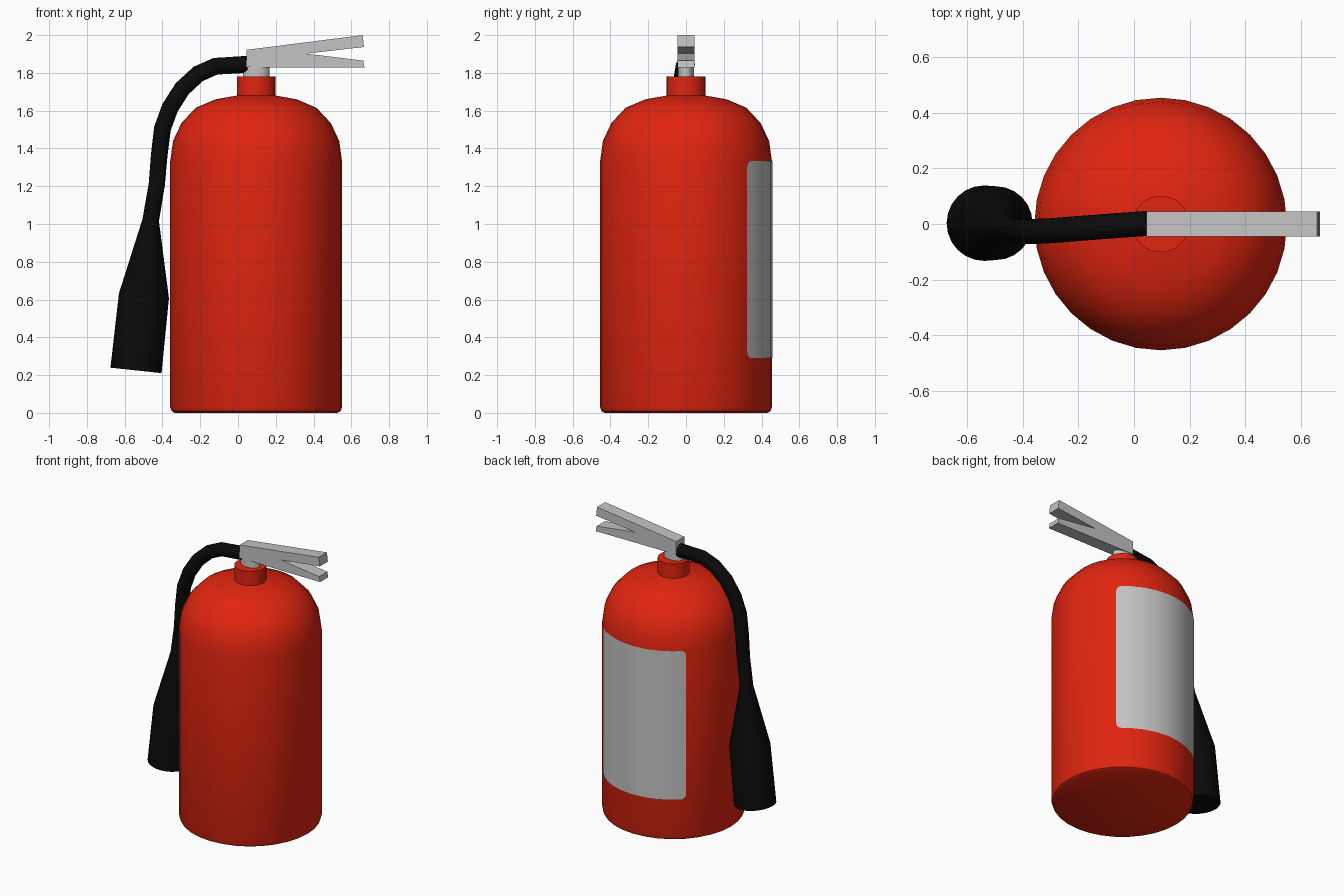
import bpy, bmesh, math
from mathutils import Vector

if "Cube" in bpy.data.objects:
    bpy.data.objects.remove(bpy.data.objects["Cube"])

CX, R, SEG = 0.096, 0.455, 32   # tank axis, tank radius, tank sides


def material(name, rgb):
    m = bpy.data.materials.new(name)
    m.diffuse_color = (*rgb, 1)
    m.use_nodes = True
    m.node_tree.nodes["Principled BSDF"].inputs["Base Color"].default_value = m.diffuse_color
    return m


RED = material("red paint", (0.75, 0.018, 0.005))
GREY = material("light grey", (0.55, 0.55, 0.55))
BLACK = material("black rubber", (0.003, 0.003, 0.003))


def make(name, bm, mat, angle=35):
    bmesh.ops.recalc_face_normals(bm, faces=bm.faces)
    me = bpy.data.meshes.new(name)
    bm.to_mesh(me)
    bm.free()
    me.materials.append(mat)
    if angle:
        for p in me.polygons:
            p.use_smooth = True
        me.set_sharp_from_angle(angle=math.radians(angle))
    ob = bpy.data.objects.new(name, me)
    bpy.context.collection.objects.link(ob)
    return ob


def loft(name, rings, mat):
    """Skin a list of equal-sized rings of points and cap both ends."""
    bm = bmesh.new()
    vs = [[bm.verts.new(p) for p in ring] for ring in rings]
    n = len(vs[0])
    for a, b in zip(vs, vs[1:]):
        for i in range(n):
            j = (i + 1) % n
            bm.faces.new((a[i], a[j], b[j], b[i]))
    bm.faces.new(vs[0])
    bm.faces.new(vs[-1])
    return make(name, bm, mat)


def circle(rx, ry, z, n):
    return [(CX + rx * math.cos(2 * math.pi * i / n),
             ry * math.sin(2 * math.pi * i / n), z) for i in range(n)]


# tank: lathed body with rounded foot, dome and neck
profile = [(0.43, 0), (0.447, 0.009), (R, 0.03), (R, 1.33), (0.44, 1.44),
           (0.395, 1.535), (0.32, 1.615), (0.215, 1.66), (0.102, 1.68),
           (0.102, 1.78)]
loft("tank", [circle(r, r, z, SEG) for r, z in profile], RED)

# valve between neck and handle
loft("valve", [circle(0.07, 0.042, z, 24) for z in (1.775, 1.835)], GREY)

# handle: forked profile extruded across y
fork = [(0.045, 1.83), (0.67, 1.828), (0.663, 1.865), (0.36, 1.902),
        (0.667, 1.937), (0.66, 2.0), (0.045, 1.922)]
bm = bmesh.new()
face = bm.faces.new([bm.verts.new((x, -0.045, z)) for x, z in fork])
ext = bmesh.ops.extrude_face_region(bm, geom=[face])
bmesh.ops.translate(bm, vec=(0, 0.09, 0),
                    verts=[g for g in ext["geom"] if isinstance(g, bmesh.types.BMVert)])
make("handle", bm, GREY, angle=0)

# hose and horn: rings swept along a path of (x, y, z, radius)
path = [(0.047, 0.002, 1.845, 0.045), (-0.12, -0.01, 1.835, 0.045),
        (-0.21, -0.017, 1.795, 0.045), (-0.295, -0.024, 1.717, 0.045),
        (-0.36, -0.027, 1.615, 0.045), (-0.40, -0.028, 1.505, 0.045),
        (-0.417, -0.027, 1.365, 0.044), (-0.43, -0.023, 1.21, 0.043),
        (-0.462, -0.012, 1.02, 0.044), (-0.498, 0.003, 0.62, 0.133),
        (-0.54, 0.003, 0.225, 0.136)]
pts = [Vector(p[:3]) for p in path]
dirs = [(b - a).normalized() for a, b in zip(pts, pts[1:])]
rings = []
for i, p in enumerate(pts):
    t = (dirs[max(i - 1, 0)] + dirs[min(i, len(dirs) - 1)]).normalized()
    u = t.cross(Vector((0, 1, 0))).normalized()
    v = t.cross(u)
    rings.append([p + path[i][3] * (u * math.cos(k * math.pi / 12) + v * math.sin(k * math.pi / 12))
                  for k in range(24)])
loft("hose_and_horn", rings, BLACK)

# label: thin sheet hugging the back of the tank, rounded corners
Z0, Z1, CORNER = 0.29, 1.333, 0.035
STEP = 2 * math.pi / SEG
START, END = math.radians(45), math.radians(135)
turns = [CORNER / R * (1 - math.cos(math.radians(d))) for d in (0, 22.5, 45, 67.5, 90)]
angles = sorted([START + t for t in turns] + [END - t for t in turns]
                + [START + STEP * k for k in range(1, 8)])
bm = bmesh.new()
cols = []
for a in angles:
    # follow the flat sides of the tank
    r = (R + 0.003) * math.cos(STEP / 2) / math.cos(a % STEP - STEP / 2)
    edge = min(min(a - START, END - a) * R, CORNER)
    inset = CORNER - math.sqrt(max(CORNER ** 2 - (CORNER - edge) ** 2, 0))
    cols.append([bm.verts.new((CX + r * math.cos(a), r * math.sin(a), z))
                 for z in (Z0 + inset, Z1 - inset)])
for a, b in zip(cols, cols[1:]):
    bm.faces.new((b[0], a[0], a[1], b[1]))
label = make("label", bm, GREY)
# make sure the sheet faces outward
if sum(p.normal.y for p in label.data.polygons) < 0:
    label.data.flip_normals()
